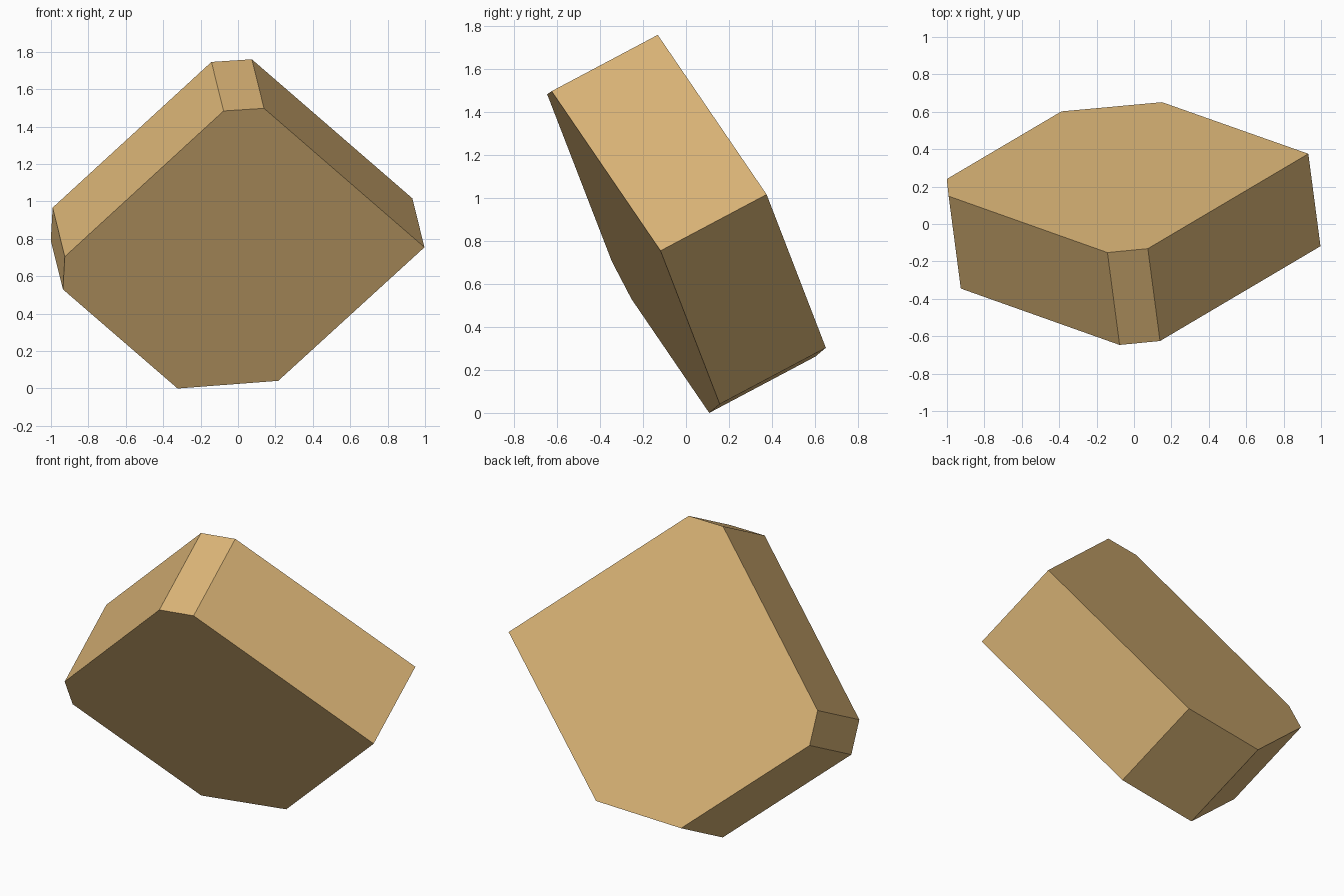
import bpy, bmesh
from mathutils import Vector

if "Cube" in bpy.data.objects:
    bpy.data.objects.remove(bpy.data.objects["Cube"])

# Tilted slab: seven-sided outline pushed straight back along the slab normal
THICK = Vector((-0.065, 0.494, 0.262))
PLANE = 0.0744
outline = [(-0.077, 1.484), (0.139, 1.498), (0.997, 0.755), (0.215, 0.041),
           (-0.323, 0.0), (-0.936, 0.53), (-0.926, 0.705)]  # front x, z

wood = bpy.data.materials.new("tan")
wood.diffuse_color = (0.71, 0.462, 0.184, 1)
wood.use_nodes = True
wood.node_tree.nodes["Principled BSDF"].inputs["Base Color"].default_value = wood.diffuse_color

bm = bmesh.new()
front = []
for x, z in outline:
    y = (PLANE - THICK.x * x - THICK.z * z) / THICK.y  # keep the front face flat
    front.append(bm.verts.new((x, y, z)))
back = [bm.verts.new(v.co + THICK) for v in front]
bm.faces.new(front)
bm.faces.new(back[::-1])
for i in range(len(front)):
    j = (i + 1) % len(front)
    bm.faces.new((front[i], back[i], back[j], front[j]))
bmesh.ops.recalc_face_normals(bm, faces=bm.faces)

mesh = bpy.data.meshes.new("chamfered_slab")
bm.to_mesh(mesh)
bm.free()
mesh.materials.append(wood)
slab = bpy.data.objects.new("chamfered_slab", mesh)
bpy.context.collection.objects.link(slab)
